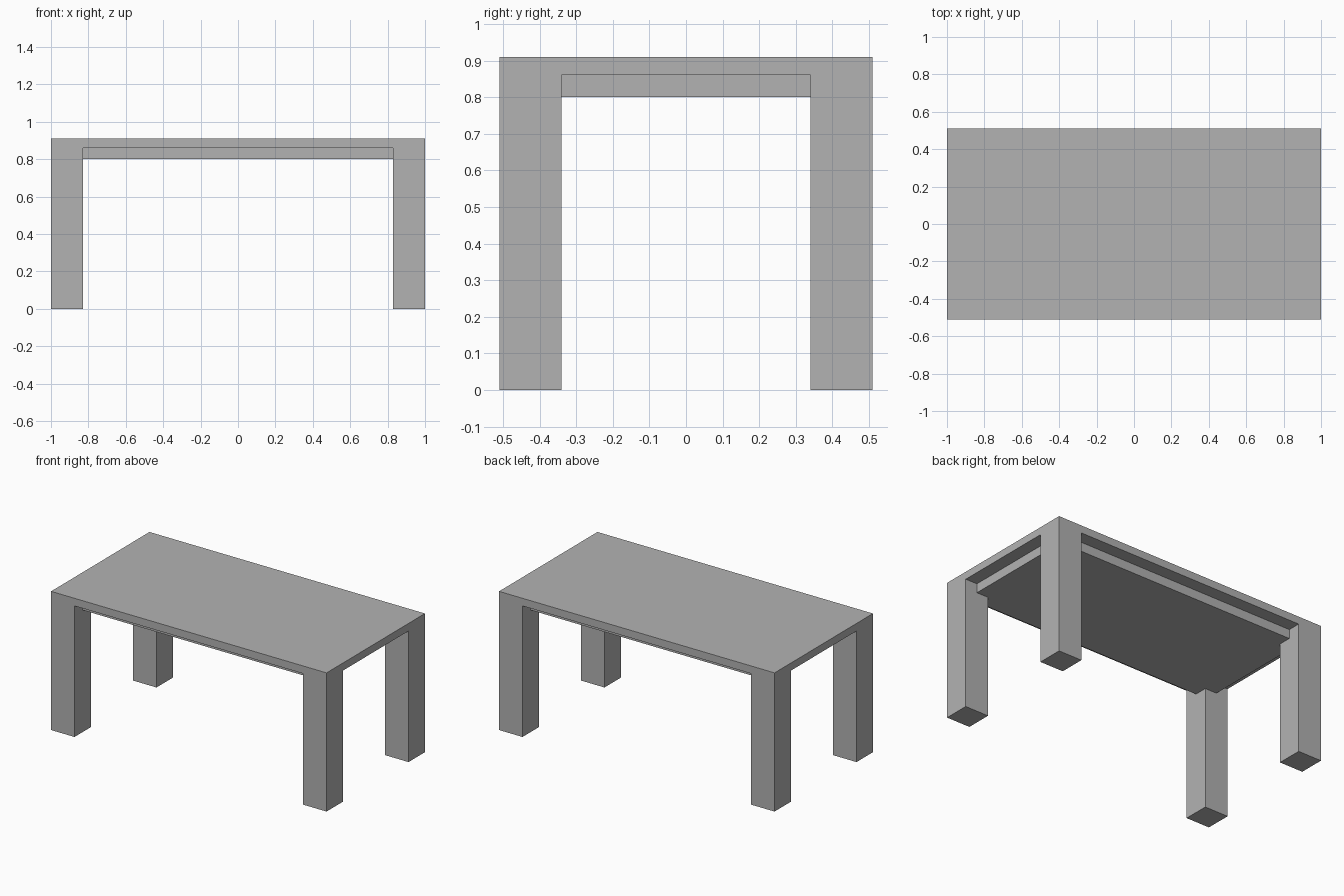
import bpy, bmesh

if "Cube" in bpy.data.objects:
    bpy.data.objects.remove(bpy.data.objects["Cube"])

HX, HY = 1.0, 0.51        # half length and half depth of the table
LEG = 0.17                # leg thickness
TOP, MID, LOW = 0.91, 0.86, 0.80

grey = bpy.data.materials.new("table grey")
grey.diffuse_color = (0.448, 0.448, 0.448, 1.0)
grey.use_nodes = True
grey.node_tree.nodes["Principled BSDF"].inputs["Base Color"].default_value = grey.diffuse_color


def prism(name, outline, z0, z1):
    """Extrude a flat outline from z0 up to z1."""
    bm = bmesh.new()
    base = bm.faces.new([bm.verts.new((x, y, z0)) for x, y in outline])
    up = bmesh.ops.extrude_face_region(bm, geom=[base])["geom"]
    moved = [v for v in up if isinstance(v, bmesh.types.BMVert)]
    bmesh.ops.translate(bm, verts=moved, vec=(0, 0, z1 - z0))
    bmesh.ops.recalc_face_normals(bm, faces=bm.faces[:])
    mesh = bpy.data.meshes.new(name)
    bm.to_mesh(mesh)
    bm.free()
    mesh.materials.append(grey)
    obj = bpy.data.objects.new(name, mesh)
    bpy.context.collection.objects.link(obj)
    return obj


def notched(hx, hy):
    """Rectangle with its corners cut away around the legs."""
    nx, ny = HX - LEG, HY - LEG
    quarter = [(hx, ny), (nx, ny), (nx, hy)]
    pts = quarter + [(-x, y) for x, y in reversed(quarter)]
    return pts + [(-x, -y) for x, y in pts]


# Table top, flush with the legs
prism("table_top", notched(HX, HY), MID, TOP)

# Thinner panel under the top, set back to the middle of the legs
prism("under_panel", notched(HX - LEG / 2, HY - LEG / 2), LOW, MID)

# Four square legs at the corners
for sx, side in ((-1, "left"), (1, "right")):
    for sy, end in ((-1, "front"), (1, "back")):
        x0, x1 = sx * (HX - LEG), sx * HX
        y0, y1 = sy * (HY - LEG), sy * HY
        prism(f"{end}_{side}_leg", [(x0, y0), (x1, y0), (x1, y1), (x0, y1)], 0, TOP)
